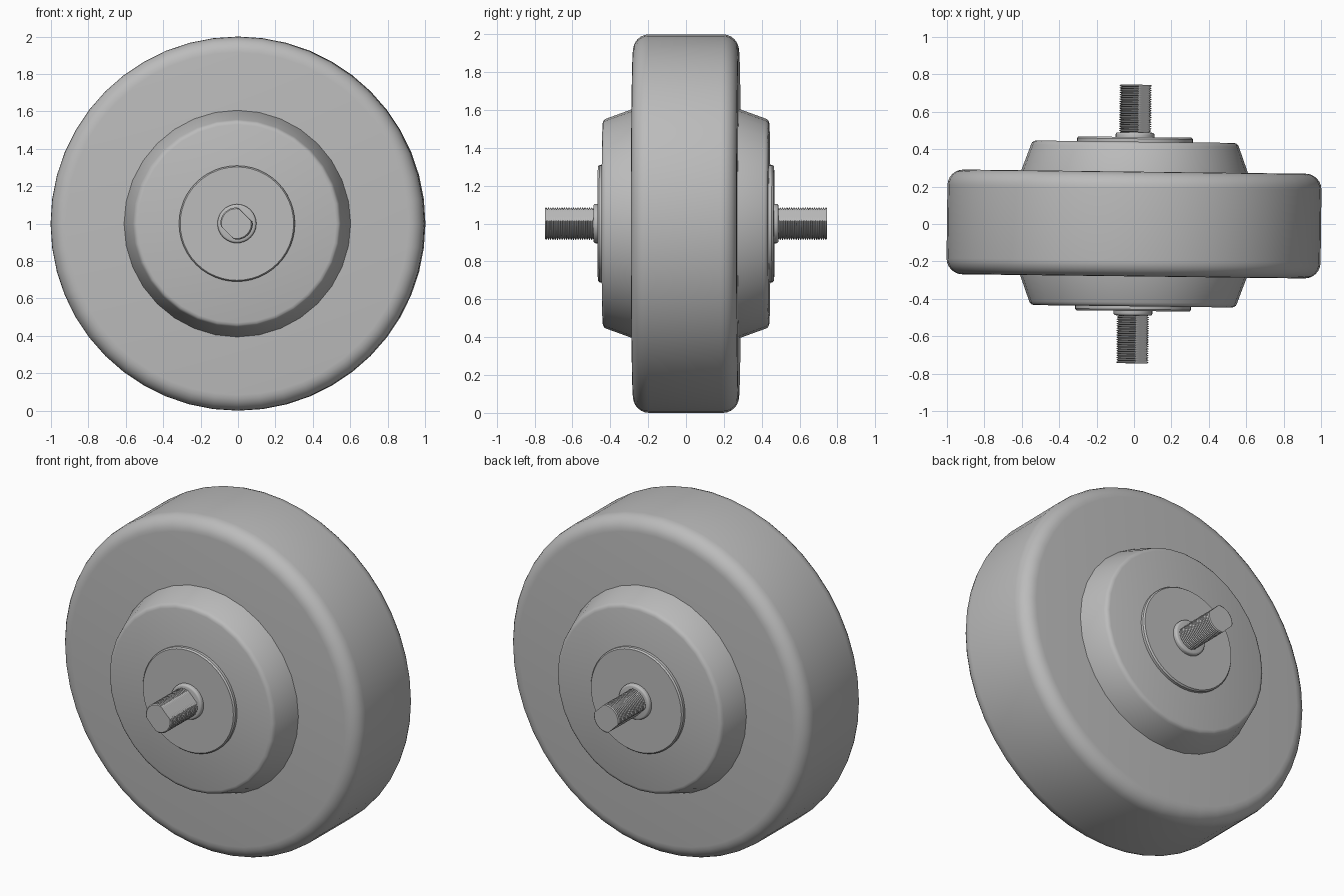
import bpy, bmesh, math
from mathutils import Vector, Matrix

cube = bpy.data.objects.get("Cube")
if cube:
    bpy.data.objects.remove(cube)

grey = bpy.data.materials.new("plain grey")
grey.use_nodes = True
colour = (0.5, 0.5, 0.5, 1)
grey.diffuse_color = colour
grey.node_tree.nodes["Principled BSDF"].inputs["Base Color"].default_value = colour

# The whole wheel is turned very slightly about the vertical
PLACE = Matrix.Translation((0, 0, 1)) @ Matrix.Rotation(math.radians(-0.7), 4, 'Z')


def corner(r, y, size, steps=6):
    """Rounded outer corner of a profile whose edges meet at radius r, depth y."""
    turns = [math.pi / 2 * i / steps for i in range(steps + 1)]
    return [(r - size + size * math.cos(a), y - size + size * math.sin(a)) for a in turns]


def lathe(name, profile, sides=32, side=1, flat=None):
    """Spin (radius, depth) points around the y axis and cap both ends."""
    bm = bmesh.new()
    rings = []
    for r, y in profile:
        ring = []
        for i in range(sides):
            a = math.tau * i / sides
            ring.append(bm.verts.new((r * math.cos(a), side * y, r * math.sin(a))))
        rings.append(ring)
    for a, b in zip(rings, rings[1:]):
        for i in range(sides):
            j = (i + 1) % sides
            bm.faces.new((a[i], a[j], b[j], b[i]))
    bm.faces.new(rings[0])
    bm.faces.new(rings[-1])
    if flat:
        # Press two opposite diagonal flats
        n = Vector((1, 0, 1)).normalized()
        for v in bm.verts:
            d = v.co.dot(n)
            v.co += n * (max(-flat, min(flat, d)) - d)
    bmesh.ops.recalc_face_normals(bm, faces=bm.faces)
    mesh = bpy.data.meshes.new(name)
    bm.to_mesh(mesh)
    bm.free()
    mesh.materials.append(grey)
    obj = bpy.data.objects.new(name, mesh)
    bpy.context.collection.objects.link(obj)
    obj.matrix_world = PLACE
    bpy.ops.object.select_all(action='DESELECT')
    obj.select_set(True)
    bpy.context.view_layer.objects.active = obj
    bpy.ops.object.shade_smooth_by_angle(angle=math.radians(32))
    return obj


# Tyre with rounded shoulders
shoulder = corner(1.0, 0.28, 0.085)
lathe("tyre", [(r, -y) for r, y in reversed(shoulder)] + shoulder, sides=48)

# Threaded stud profile: alternating crests and roots
START, END, TEETH = 0.48, 0.745, 22
pitch = (END - START) / TEETH
thread = []
for i in range(TEETH):
    y = START + i * pitch
    thread += [(0.076, y), (0.086, y + pitch * 0.4), (0.086, y + pitch * 0.6)]
thread.append((0.08, END))

for label, side in (("front", -1), ("back", 1)):
    # Tapered hub with a softened rim
    lathe(label + "_hub", [(0.608, 0.26), (0.606, 0.28), (0.556, 0.418),
                           (0.551, 0.429), (0.543, 0.436), (0.53, 0.44)], side=side)
    # Thin bearing cover
    lathe(label + "_cover", [(0.31, 0.43), (0.31, 0.456), (0.303, 0.465)], sides=48, side=side)
    # Axle collar
    lathe(label + "_collar", [(0.104, 0.46)] + corner(0.104, 0.489, 0.012, 3), side=side)
    # Axle stud
    lathe(label + "_stud", thread, side=side, flat=0.067)
